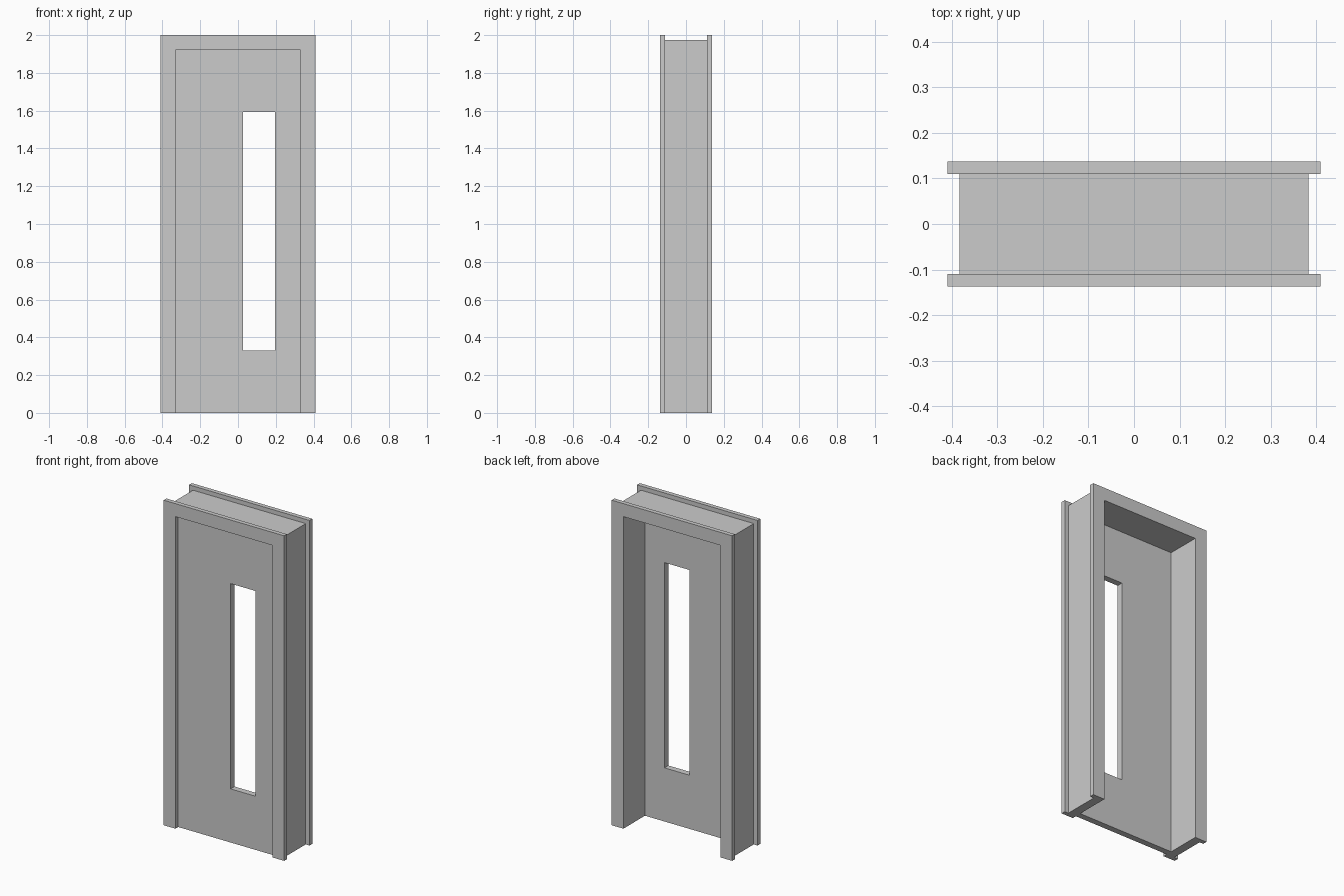
import bpy, bmesh

if "Cube" in bpy.data.objects:
    bpy.data.objects.remove(bpy.data.objects["Cube"])

def rect(x0, x1, z0, z1):
    return [(x0, z0), (x0, z1), (x1, z1), (x1, z0)]

def band(name, outer, inner, y0, y1, closed):
    """Flat band between two outlines in the xz plane, extruded from y0 to y1."""
    bm = bmesh.new()
    o = [bm.verts.new((x, y0, z)) for x, z in outer]
    i = [bm.verts.new((x, y0, z)) for x, z in inner]
    n = len(o)
    for k in range(n if closed else n - 1):
        j = (k + 1) % n
        bm.faces.new((o[k], o[j], i[j], i[k]))
    ext = bmesh.ops.extrude_face_region(bm, geom=bm.faces[:])
    verts = [e for e in ext["geom"] if isinstance(e, bmesh.types.BMVert)]
    bmesh.ops.translate(bm, verts=verts, vec=(0, y1 - y0, 0))
    bmesh.ops.recalc_face_normals(bm, faces=bm.faces[:])
    mesh = bpy.data.meshes.new(name)
    bm.to_mesh(mesh)
    bm.free()
    obj = bpy.data.objects.new(name, mesh)
    bpy.context.collection.objects.link(obj)
    return obj

opening = rect(-0.33, 0.33, 0, 1.92)
trim_outline = rect(-0.41, 0.41, 0, 2.0)
jamb_outline = rect(-0.384, 0.384, 0, 1.974)

# Jamb lining through the wall, open at the floor
band("door_jamb", jamb_outline, opening, -0.11, 0.11, False)

# Casing trim on both wall faces
band("front_casing", trim_outline, opening, -0.137, -0.11, False)
band("back_casing", trim_outline, opening, 0.11, 0.137, False)

# Door leaf with off-centre tall window opening
band("door_leaf", opening, rect(0.027, 0.197, 0.33, 1.593), -0.11, -0.072, True)
